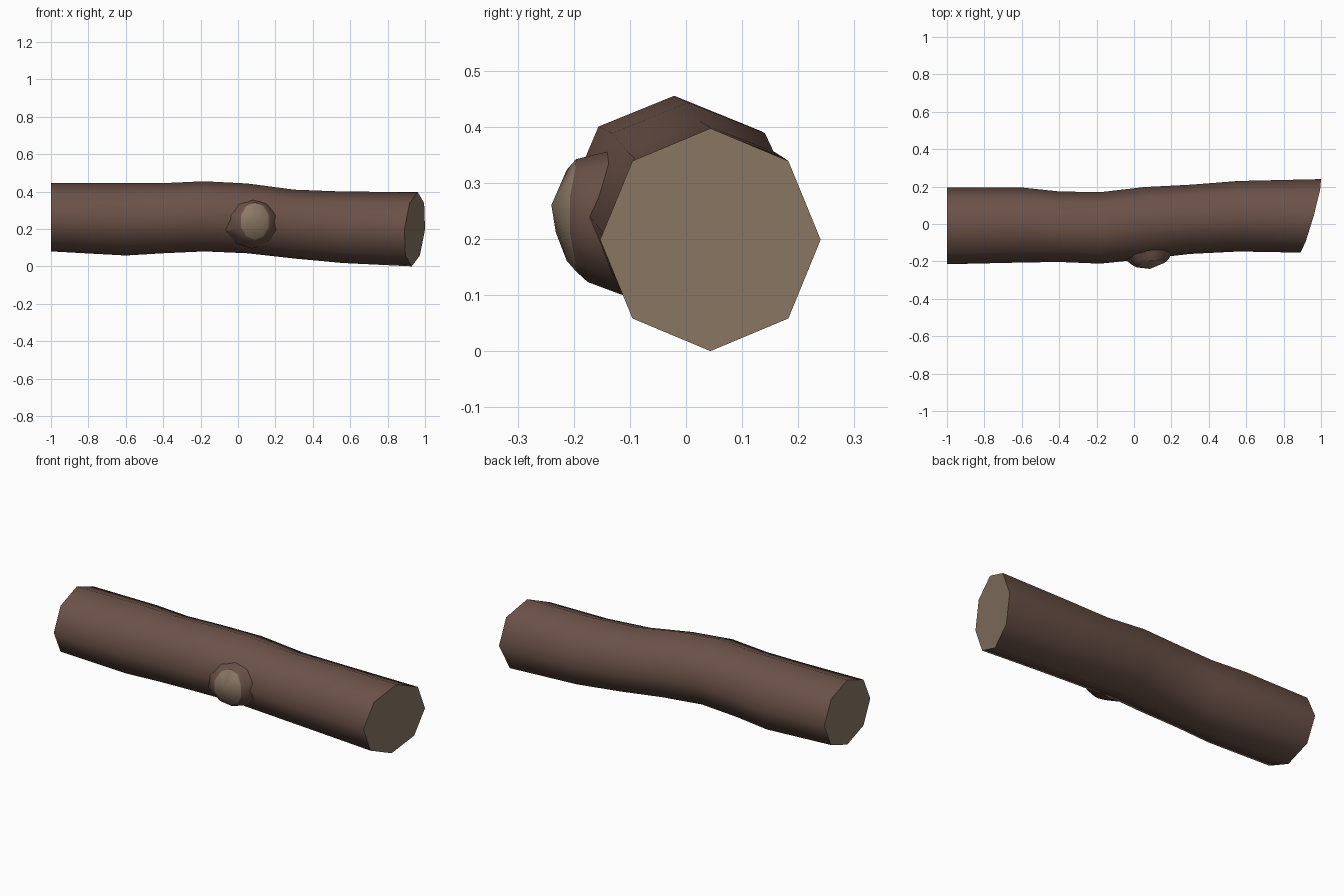
import bpy, bmesh, math

if "Cube" in bpy.data.objects:
    bpy.data.objects.remove(bpy.data.objects["Cube"])


def material(name, rgb):
    m = bpy.data.materials.new(name)
    m.diffuse_color = (*rgb, 1)
    m.use_nodes = True
    m.node_tree.nodes["Principled BSDF"].inputs["Base Color"].default_value = m.diffuse_color
    return m


bark = material("bark brown", (0.147, 0.083, 0.064))
wood = material("cut wood tan", (0.262, 0.191, 0.130))


def make_object(name, bm, angle):
    bmesh.ops.recalc_face_normals(bm, faces=bm.faces)
    mesh = bpy.data.meshes.new(name)
    bm.to_mesh(mesh)
    bm.free()
    mesh.materials.append(bark)
    mesh.materials.append(wood)
    ob = bpy.data.objects.new(name, mesh)
    bpy.context.collection.objects.link(ob)
    bpy.ops.object.select_all(action='DESELECT')
    ob.select_set(True)
    bpy.context.view_layer.objects.active = ob
    bpy.ops.object.shade_smooth_by_angle(angle=math.radians(angle))
    return ob


def bridge(bm, a, b):
    n = len(a)
    for i in range(n):
        bm.faces.new((a[i], a[(i + 1) % n], b[(i + 1) % n], b[i]))


# Log: eight-sided tube; stations are x, y min, y max, z min, z max
stations = [
    (-1.0, -0.215, 0.195, 0.080, 0.445),
    (-0.6, -0.206, 0.195, 0.058, 0.447),
    (-0.4, -0.203, 0.174, 0.070, 0.445),
    (-0.18, -0.212, 0.170, 0.080, 0.455),
    (0.05, -0.188, 0.197, 0.070, 0.443),
    (0.30, -0.160, 0.210, 0.042, 0.410),
    (0.56, -0.147, 0.230, 0.018, 0.400),
    (0.945, -0.153, 0.240, 0.000, 0.397),
]
bm = bmesh.new()
rings = []
for k, (x, y0, y1, z0, z1) in enumerate(stations):
    last = k == len(stations) - 1
    ring = []
    for i in range(8):
        c, s = math.cos(i * math.pi / 4), math.sin(i * math.pi / 4)
        slant = 0.055 * c + 0.016 * s if last else 0  # right end is sawn askew
        ring.append(bm.verts.new((x + slant, (y0 + y1) / 2 + c * (y1 - y0) / 2,
                                  (z0 + z1) / 2 + s * (z1 - z0) / 2)))
    rings.append(ring)
for a, b in zip(rings, rings[1:]):
    bridge(bm, a, b)
for ring in (rings[0], rings[-1]):
    bm.faces.new(ring).material_index = 1
make_object("log", bm, 50)

# Branch stub: flared collar with a domed cut end on the front
bm = bmesh.new()
N = 10
rings = []
# centre x, centre z, radius x, radius z, y, sideways tilt, backward curve
for cx, cz, rx, rz, y, tilt, curve in [
        (0.075, 0.23, 0.145, 0.135, -0.160, 0.02, 0.06),
        (0.085, 0.235, 0.105, 0.112, -0.205, 0.015, 0.03),
        (0.090, 0.242, 0.078, 0.100, -0.222, 0.013, 0.026)]:
    ring = []
    for i in range(N):
        t = 2 * math.pi * i / N + math.pi / N
        c, s = math.cos(t), math.sin(t)
        ring.append(bm.verts.new((cx + rx * c, y + tilt * c + curve * s * s, cz + rz * s)))
    rings.append(ring)
for a, b in zip(rings, rings[1:]):
    bridge(bm, a, b)
tip = bm.verts.new((0.085, -0.240, 0.26))
for i in range(N):
    bm.faces.new((rings[-1][i], rings[-1][(i + 1) % N], tip)).material_index = 1
bm.faces.new(rings[0])
make_object("branch_stub", bm, 40)
